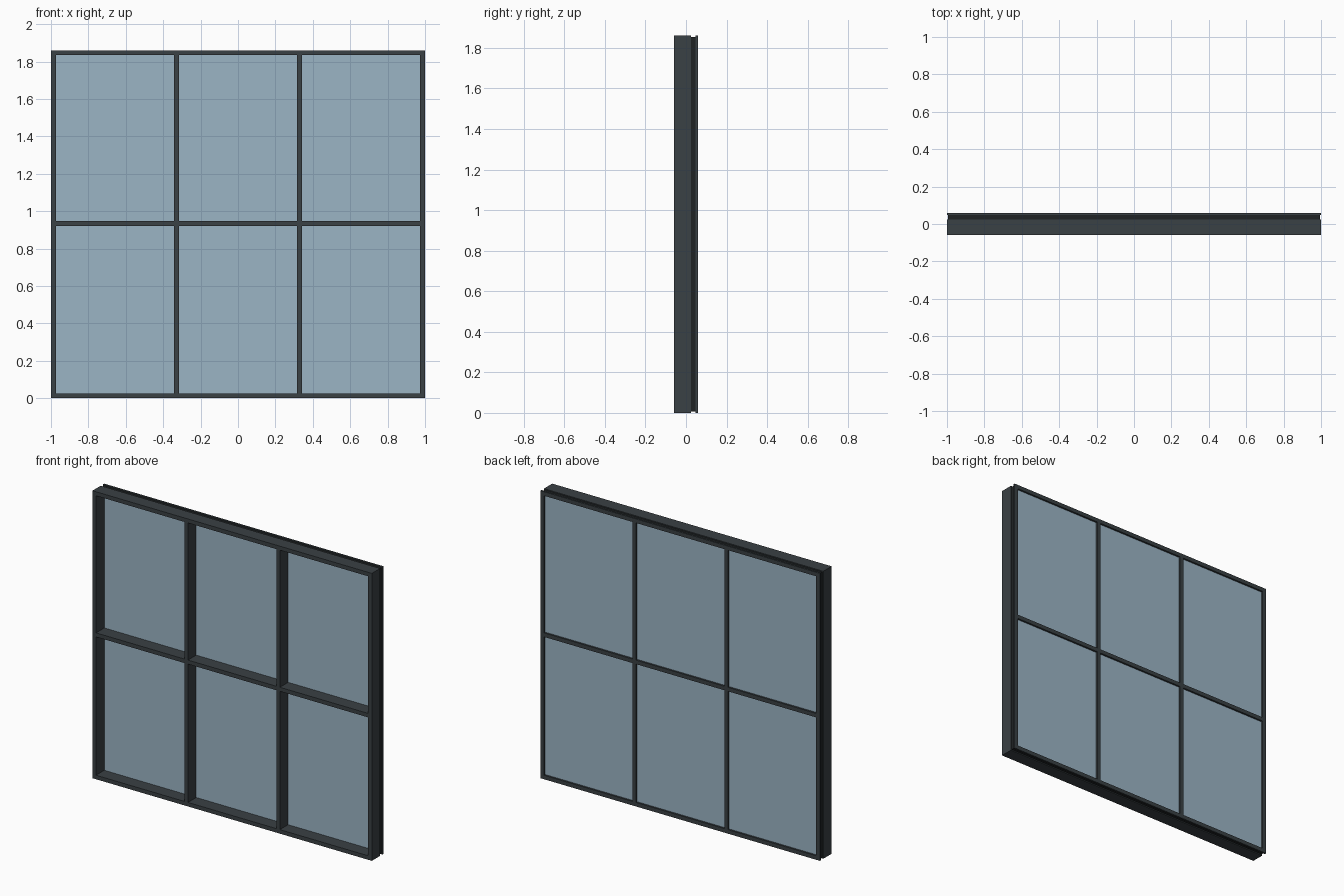
import bpy, bmesh

if "Cube" in bpy.data.objects:
    bpy.data.objects.remove(bpy.data.objects["Cube"])

W, H, T = 1.0, 1.86, 0.026      # half width, height, profile face width
C = W - T / 2                   # centre line of the outer posts
XS = [-C, -C / 3, C / 3, C]
ZS = [T / 2, H / 2 + 0.004, H - T / 2]


def material(name, color):
    m = bpy.data.materials.new(name)
    m.diffuse_color = color
    m.use_nodes = True
    m.node_tree.nodes["Principled BSDF"].inputs["Base Color"].default_value = m.diffuse_color
    return m


FRAME = material("dark_metal", (0.042, 0.052, 0.058, 1))
GASKET = material("black_gasket", (0.014, 0.017, 0.018, 1))
GLASS = material("blue_glass", (0.33, 0.46, 0.56, 0.7))


def box(name, x, y, z, mat):
    """Box spanning the (min, max) ranges x, y, z."""
    bm = bmesh.new()
    bmesh.ops.create_cube(bm, size=1)
    for v in bm.verts:
        v.co = [(a + b) / 2 + c * (b - a) for (a, b), c in zip((x, y, z), v.co)]
    me = bpy.data.meshes.new(name)
    bm.to_mesh(me)
    bm.free()
    me.materials.append(mat)
    ob = bpy.data.objects.new(name, me)
    bpy.context.collection.objects.link(ob)


# Layers of each bar: deep inner body, narrow gasket neck, thin outer cap
LAYERS = [("body", T / 2, -0.06, 0.024, FRAME),
          ("gasket", T / 4, 0.024, 0.048, GASKET),
          ("cap", T / 2, 0.048, 0.06, FRAME)]

for part, h, y0, y1, mat in LAYERS:
    # Full-height posts
    for x in XS:
        box("post_" + part, (x - h, x + h), (y0, y1), (ZS[0] - h, ZS[-1] + h), mat)
    # Rails fitted between neighbouring posts
    for z in ZS:
        for a, b in zip(XS, XS[1:]):
            box("rail_" + part, (a + h, b - h), (y0, y1), (z - h, z + h), mat)

# Glass panes held between the gasket necks
g = T / 4
for a, b in zip(XS, XS[1:]):
    for c, d in zip(ZS, ZS[1:]):
        box("glass_pane", (a + g, b - g), (0.026, 0.046), (c + g, d - g), GLASS)
